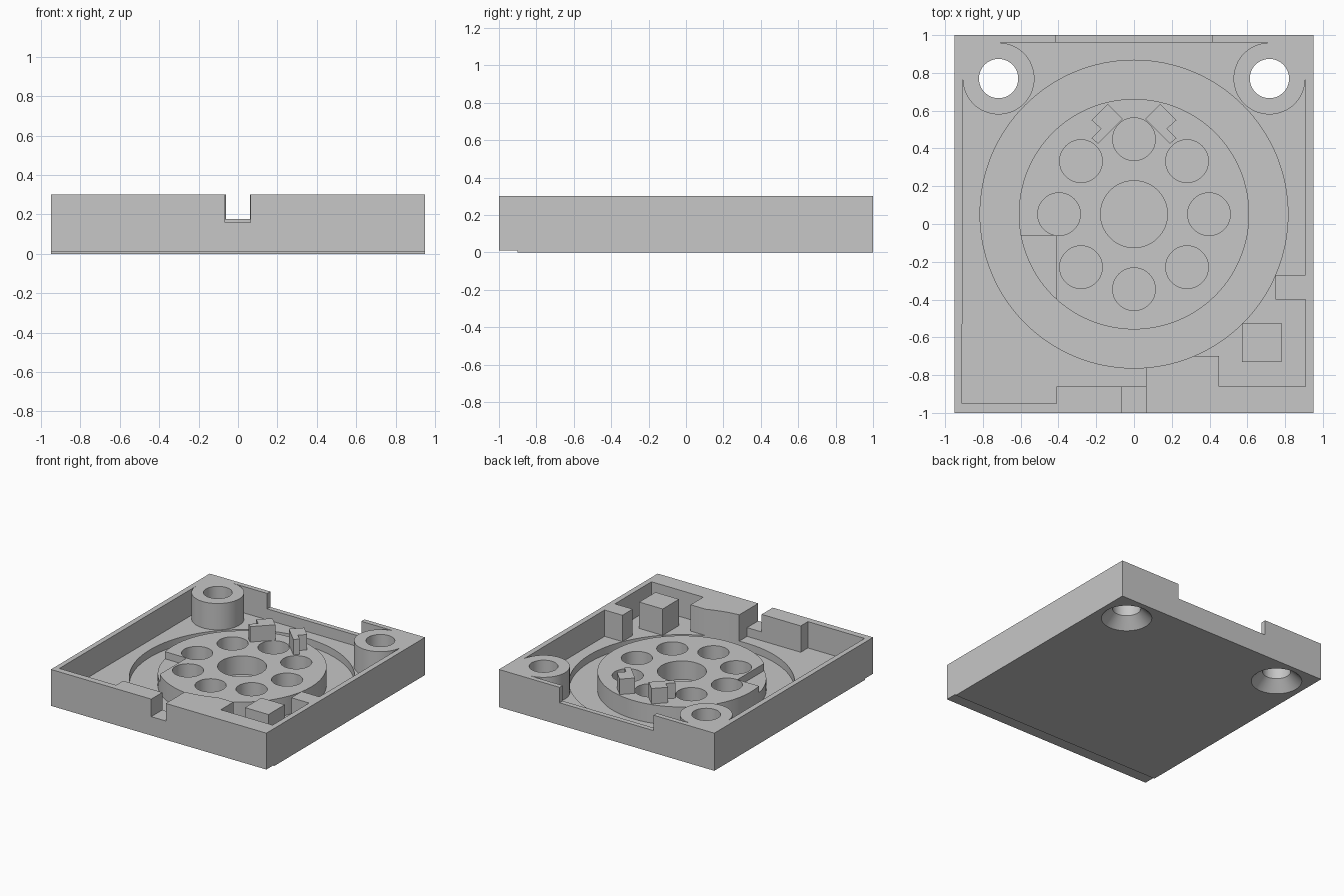
import bpy, bmesh
from math import cos, sin, radians, pi

cube = bpy.data.objects.get("Cube")
if cube:
    bpy.data.objects.remove(cube, do_unlink=True)

grey = bpy.data.materials.new("light grey")
grey.use_nodes = True
tone = (0.57, 0.57, 0.57, 1)
grey.diffuse_color = tone
grey.node_tree.nodes["Principled BSDF"].inputs["Base Color"].default_value = tone

SEG = 96
TOP, FLOOR, TRENCH, HUB_TOP = 0.30, 0.09, 0.03, 0.177
HUB = (0, 0.052)          # centre of hub and trench
BOSS_X, BOSS_Y, BOSS_R = 0.717, 0.77, 0.19


def arc(centre, r, start, end, n=32):
    """Points on an arc, angles in degrees, both ends included."""
    angles = [radians(start + (end - start) * i / n) for i in range(n + 1)]
    return [(centre[0] + r * cos(a), centre[1] + r * sin(a)) for a in angles]


def prism(name, outline, z0, z1):
    """Extrude a flat outline between two heights."""
    bm = bmesh.new()
    face = bm.faces.new([bm.verts.new((x, y, z0)) for x, y in outline])
    new = bmesh.ops.extrude_face_region(bm, geom=[face])["geom"]
    bmesh.ops.translate(bm, vec=(0, 0, z1 - z0),
                        verts=[v for v in new if isinstance(v, bmesh.types.BMVert)])
    bmesh.ops.recalc_face_normals(bm, faces=bm.faces)
    mesh = bpy.data.meshes.new(name)
    bm.to_mesh(mesh)
    bm.free()
    obj = bpy.data.objects.new(name, mesh)
    bpy.context.collection.objects.link(obj)
    mesh.materials.append(grey)
    return obj


def box(name, x0, x1, y0, y1, z0, z1):
    return prism(name, [(x0, y0), (x1, y0), (x1, y1), (x0, y1)], z0, z1)


def disc(name, centre, r, z0, z1, n=SEG):
    return prism(name, arc(centre, r, 0, 360, n)[:-1], z0, z1)


def cone(name, centre, r0, r1, z0, z1):
    bpy.ops.mesh.primitive_cone_add(vertices=SEG, radius1=r0, radius2=r1, depth=z1 - z0,
                                    location=(*centre, (z0 + z1) / 2))
    obj = bpy.context.object
    obj.name = name
    obj.data.materials.append(grey)
    return obj


def activate(obj):
    bpy.ops.object.select_all(action='DESELECT')
    obj.select_set(True)
    bpy.context.view_layer.objects.active = obj


def cut(target, cutter):
    """Subtract the cutter from the target and discard it."""
    mod = target.modifiers.new("cut", 'BOOLEAN')
    mod.operation, mod.solver, mod.object = 'DIFFERENCE', 'EXACT', cutter
    activate(target)
    bpy.ops.object.modifier_apply(modifier=mod.name)
    bpy.data.objects.remove(cutter, do_unlink=True)


# Tray: block hollowed by one outline that leaves walls, blocks and corner bosses
tray = box("tray", -0.95, 0.95, -1, 1, 0, TOP)
outline = [(-0.91, -0.95), (-0.41, -0.95), (-0.41, -0.86), (0.063, -0.86),
           (0.063, -0.70), (0.45, -0.70), (0.45, -0.86), (0.907, -0.86), (0.907, -0.40),
           (0.75, -0.40), (0.75, -0.27), (0.907, -0.27)]
outline += arc((BOSS_X, BOSS_Y), BOSS_R, 360, 90, 48)
outline += arc((-BOSS_X, BOSS_Y), BOSS_R, 90, -180, 48)
cut(tray, prism("cavity_cutter", outline, FLOOR, 0.5))

# Round trench, which also trims the front block to its curve
cut(tray, disc("trench_cutter", HUB, 0.815, TRENCH, 0.5, 128))

# Front cable slot, wide rear gap and shallow rebate under the front edge
cut(tray, box("slot_cutter", -0.065, 0.063, -1.1, -0.84, 0.16, 0.5))
cut(tray, box("rear_gap_cutter", -0.415, 0.415, 0.94, 1.1, HUB_TOP, 0.5))
cut(tray, box("rebate_cutter", -1.1, 1.1, -1.1, -0.9, -0.1, 0.01))

# Screw holes with countersinks underneath
for side in (-1, 1):
    spot = (side * BOSS_X, BOSS_Y)
    cut(tray, disc("screw_cutter", spot, 0.104, -0.1, 0.5))
    cut(tray, cone("countersink_cutter", spot, 0.195, 0.095, -0.01, 0.09))

# Hub with centre bore, ring of eight pockets and a lowered corner
hub = disc("hub", HUB, 0.61, TRENCH - 0.01, HUB_TOP, 128)
cut(hub, disc("bore_cutter", HUB, 0.177, TRENCH, 0.5))
for i in range(8):
    a = i * pi / 4
    spot = (HUB[0] + 0.397 * cos(a), HUB[1] + 0.397 * sin(a))
    cut(hub, disc("pocket_cutter", spot, 0.113, TRENCH, 0.5, 64))
cut(hub, box("step_cutter", -0.8, -0.41, -0.7, -0.062, 0.12, 0.5))

# Two mirrored angled clips standing on the hub
clip = [(0.06, 0.555), (0.19, 0.425), (0.225, 0.455), (0.175, 0.505), (0.225, 0.55), (0.14, 0.635)]
for side, word in ((1, "left"), (-1, "right")):
    prism(word + "_clip", [(side * x, y) for x, y in clip], HUB_TOP - 0.01, TOP)

# Free-standing square post
box("square_post", 0.573, 0.78, -0.73, -0.525, FLOOR - 0.01, TOP)

# Smooth the round walls only
for obj in (tray, hub):
    activate(obj)
    bpy.ops.object.shade_smooth_by_angle(angle=radians(30))
